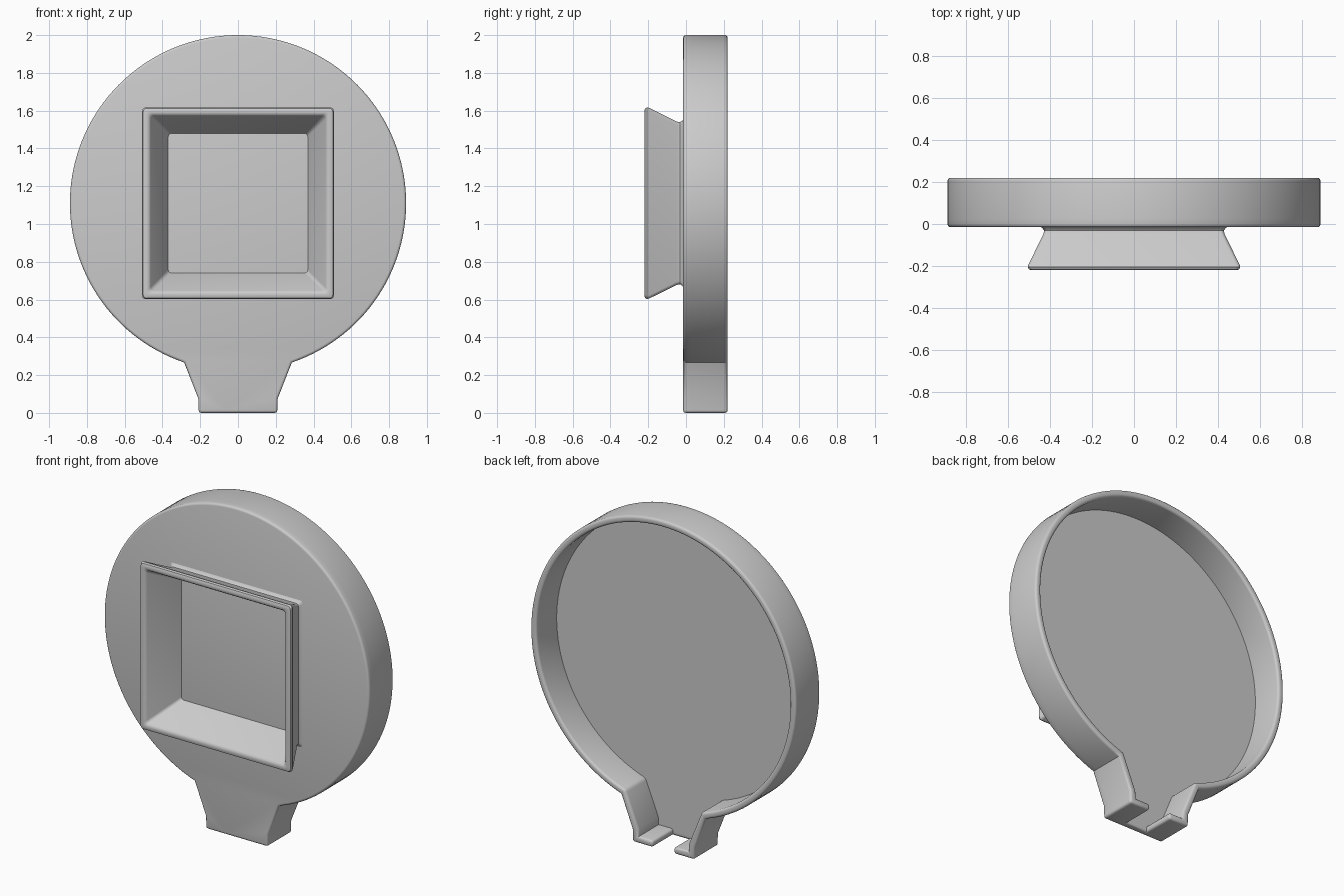
import bpy, bmesh, math

cube = bpy.data.objects.get("Cube")
if cube:
    bpy.data.objects.remove(cube)

GREY = (0.6, 0.6, 0.6, 1)
grey = bpy.data.materials.new("plain grey")
grey.use_nodes = True
grey.diffuse_color = GREY
grey.node_tree.nodes["Principled BSDF"].inputs["Base Color"].default_value = GREY

CENTRE = 1.11                       # height of the disc centre
FRONT, FLOOR, BACK = -0.015, 0.025, 0.22
NOTCH = 0.07                        # half width of the gap in the neck


def finish(bm, name):
    bmesh.ops.recalc_face_normals(bm, faces=bm.faces)
    mesh = bpy.data.meshes.new(name)
    bm.to_mesh(mesh)
    bm.free()
    mesh.materials.append(grey)
    obj = bpy.data.objects.new(name, mesh)
    bpy.context.collection.objects.link(obj)
    bpy.ops.object.select_all(action='DESELECT')
    obj.select_set(True)
    bpy.context.view_layer.objects.active = obj
    bpy.ops.object.shade_smooth_by_angle(angle=math.radians(35))
    return obj


def strip(bm, a, b, closed):
    n = len(a)
    for i in range(n if closed else n - 1):
        j = (i + 1) % n
        bm.faces.new((a[i], a[j], b[j], b[i]))


def outline(radius, neck, steps=128):
    """Right half of the neck, round the disc, then the mirrored neck."""
    x = neck[-1][0]
    start = -math.acos(x / radius)
    arc = []
    for i in range(1, steps):
        a = start + (math.pi - 2 * start) * i / steps
        arc.append((radius * math.cos(a), CENTRE + radius * math.sin(a)))
    right = neck[:-1] + [(x, CENTRE + radius * math.sin(start))]
    return right + arc + [(-px, pz) for px, pz in reversed(right)]


# Round tray with a notched neck, open at the back
outer = outline(0.89, [(NOTCH, 0), (0.208, 0), (0.21, 0.075), (0.285, 0)])
inner = outline(0.85, [(NOTCH, 0.04), (0.166, 0.04), (0.168, 0.085), (0.255, 0)])
bm = bmesh.new()
front, mid, back, lip, floor = [
    [bm.verts.new((x, y, z)) for x, z in pts]
    for pts, y in ((outer, FRONT), (outer, FLOOR), (outer, BACK),
                   (inner, BACK), (inner, FLOOR))]
bm.faces.new(front)
strip(bm, front, mid, True)
for a, b in ((mid, back), (back, lip), (lip, floor)):
    strip(bm, a, b, False)
for e in (0, -1):
    bm.faces.new((mid[e], back[e], lip[e], floor[e]))
bm.faces.new(floor + [mid[-1], mid[0]])
bmesh.ops.recalc_face_normals(bm, faces=bm.faces)
# Round only the outward corners
corners = [e for e in bm.edges if e.calc_face_angle_signed() > math.radians(40)]
bmesh.ops.bevel(bm, geom=corners, offset=0.014, segments=3, profile=0.5,
                affect='EDGES', clamp_overlap=True)
finish(bm, "tray")


# Square flared socket on the front
def rounded_square(bm, half, y, radius=0.018, steps=4):
    ring = []
    for q in range(4):
        sx, sz = ((1, 1), (-1, 1), (-1, -1), (1, -1))[q]
        for i in range(steps + 1):
            a = math.pi / 2 * (q + i / steps)
            ring.append(bm.verts.new((
                sx * (half - radius) + radius * math.cos(a), y,
                CENTRE + sz * (half - radius) + radius * math.sin(a))))
    return ring


profile = [(0.45, -0.012), (0.437, -0.019), (0.429, -0.032), (0.432, -0.048),
           (0.504, -0.194), (0.507, -0.206), (0.502, -0.216), (0.492, -0.22),
           (0.48, -0.22), (0.47, -0.217), (0.463, -0.208), (0.368, -0.012)]
bm = bmesh.new()
rings = [rounded_square(bm, h, y) for h, y in profile]
for a, b in zip(rings, rings[1:] + rings[:1]):
    strip(bm, a, b, True)
finish(bm, "socket")
